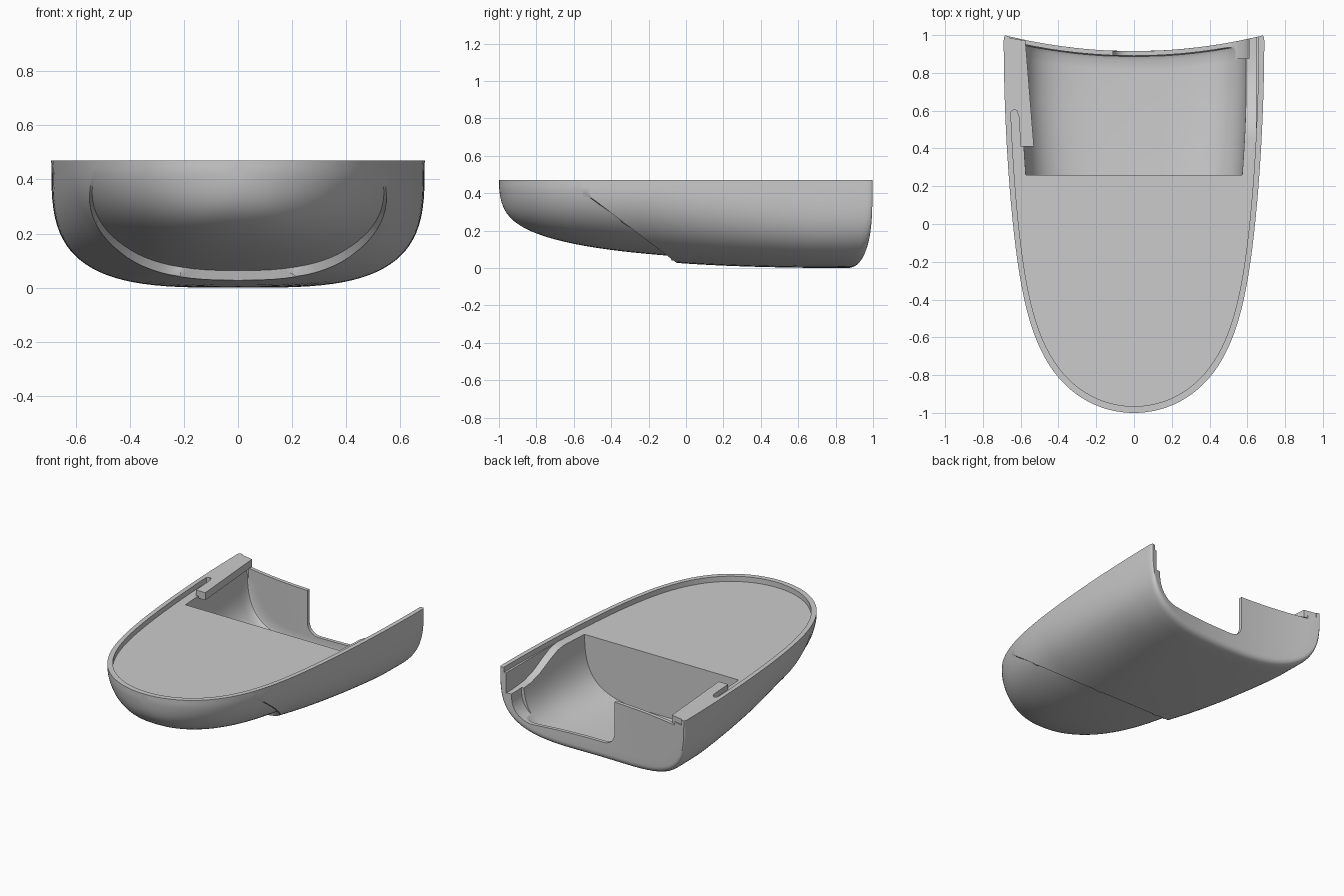
import bpy, bmesh, math
from mathutils import Vector

cube = bpy.data.objects.get("Cube")
if cube:
    bpy.data.objects.remove(cube, do_unlink=True)

TOP, HALF, DECK = 0.47, 0.69, 0.435

grey = bpy.data.materials.new("plain grey")
grey.use_nodes = True
grey.diffuse_color = (0.6, 0.6, 0.6, 1)
grey.node_tree.nodes["Principled BSDF"].inputs["Base Color"].default_value = grey.diffuse_color


def plan(y, half, length=2.0):
    """Half width of the outline: widest at the rear, round at the nose."""
    u = min(1, max(0, (1 - y) / length))
    return half * (1 - 0.28 * u * u) * math.sqrt(1 - u ** 8.5)


def depth(y):
    u = min(1, max(0, (1 - y) / 2))
    return TOP * (1 - u ** 2.6) ** 0.29


def squareness(y):
    return 2.35 + 1.05 * min(1, max(0, (y + 0.2) / 0.9))


def make_object(name, bm):
    bmesh.ops.recalc_face_normals(bm, faces=bm.faces)
    mesh = bpy.data.meshes.new(name)
    bm.to_mesh(mesh)
    bm.free()
    mesh.materials.append(grey)
    obj = bpy.data.objects.new(name, mesh)
    bpy.context.collection.objects.link(obj)
    return obj


def loft(stations, top, extra=0.0, sides=48):
    """Bowl skinned through (y, half width, depth) sections, flat on top."""
    bm = bmesh.new()
    rings = []
    for y, a, d in stations:
        n = 2 / (squareness(y) + extra)
        s = min(1, max(0, (y - 0.5) / 0.5))
        s = s * s * (3 - 2 * s)
        ring = []
        for i in range(sides + 1):
            t = math.pi * i / sides
            c = math.cos(t)
            x = a * math.copysign(abs(c) ** n, c)
            z = top - d * abs(math.sin(t)) ** n
            back = 0.085 * s * (1 - (x / HALF) ** 2)   # hollow rear face
            ring.append(bm.verts.new((x, y - back, z)))
        rings.append(ring)
    for r, q in zip(rings, rings[1:]):
        for i in range(sides):
            bm.faces.new((r[i], r[i + 1], q[i + 1], q[i]))
    bmesh.ops.remove_doubles(bm, verts=bm.verts, dist=1e-5)
    bmesh.ops.holes_fill(bm, edges=[e for e in bm.edges if e.is_boundary], sides=0)
    bmesh.ops.recalc_face_normals(bm, faces=bm.faces)
    return bm


def prism(name, outline, low, high, place):
    """Extrude a 2D outline; place maps (u, v, height) to a 3D point."""
    bm = bmesh.new()
    face = bm.faces.new([bm.verts.new(place(u, v, low)) for u, v in outline])
    out = bmesh.ops.extrude_face_region(bm, geom=[face])
    shift = Vector(place(0, 0, high)) - Vector(place(0, 0, low))
    moved = [g for g in out["geom"] if isinstance(g, bmesh.types.BMVert)]
    bmesh.ops.translate(bm, verts=moved, vec=shift)
    return make_object(name, bm)


def along_z(u, v, h):
    return (u, v, h)


def along_y(u, v, h):
    return (u, h, v)


def along_x(u, v, h):
    return (h, u, v)


def arc(cx, cz, r, start, steps=8):
    return [(cx + r * math.cos(start + i / steps * math.pi / 2),
             cz + r * math.sin(start + i / steps * math.pi / 2)) for i in range(steps + 1)]


# Outer hull with a softly rounded rear edge
stations = []
for i in range(49):
    y = -1 + 1.95 * (i / 48) ** 2
    stations.append((y, plan(y, HALF), depth(y)))
for y, kx, kz in ((0.97, 1, 0.992), (0.985, 0.998, 0.976), (0.994, 0.994, 0.953),
                  (0.999, 0.988, 0.925), (1, 0.98, 0.895)):
    stations.append((y, HALF * kx, TOP * kz))
a, d = stations[-1][1:]
stations += [(1, a * k / 10, d * k / 10) for k in range(9, -1, -1)]
bm = loft(stations, TOP)

# Slanted step: the nose section sits slightly inside the rear section
foot = Vector((0, -0.06, 0.035))
slant = Vector((0, -0.39, -0.51)).normalized()
front = foot + slant * 0.006
for point in (foot, front):
    bmesh.ops.bisect_plane(bm, geom=bm.verts[:] + bm.edges[:] + bm.faces[:],
                           dist=1e-6, plane_co=point, plane_no=slant)
bm.normal_update()
moves = []
for v in bm.verts:
    if (v.co - front).dot(slant) > -1e-5:
        fade = min(1, max(0, (0.43 - v.co.z) / 0.39))
        moves.append((v, v.normal * 0.035 * fade))
for v, offset in moves:
    v.co -= offset
hull = make_object("lower_shell", bm)

# Shallow recess that leaves a thin rim around the deck
ys = [-0.965 + 1.965 * (i / 40) ** 2 for i in range(41)]
side = [(plan(y, 0.66, 1.965), y) for y in ys] + [(0.66, 1.2)]
outline = side + [(-x, y) for x, y in reversed(side[1:])]
cutters = [prism("deck_recess_cutter", outline, DECK, 0.6, along_z)]

# Rear compartment with steeper walls than the hull
lid = 0.52
rows = [(0.26, 0, 0)]
for i in range(13):
    y = 0.26 + 0.69 * i / 12
    rows.append((y, plan(y, HALF) - 0.09, depth(y) - 0.03 + lid - TOP))
a, d = rows[-1][1:]
rows.append((0.97, a - 0.003, d - 0.008))
rows += [(0.975, (a - 0.01) * k / 8, (d - 0.02) * k / 8) for k in range(8, -1, -1)]
cutters.append(make_object("compartment_cutter", loft(rows, lid, 0.6)))

# Wide notch through the rear wall, with rounded lower corners
notch = [(-0.11, 0.6)] + arc(-0.03, 0.2, 0.08, math.pi)
notch += arc(0.46, 0.27, 0.15, 1.5 * math.pi) + [(0.61, 0.6)]
cutters.append(prism("rear_notch_cutter", notch, 0.875, 1.2, along_y))

# Rear wall sits a little lower than the deck
lower = [(-0.6, DECK - 0.022), (0, DECK - 0.022), (0, 0.6), (-0.6, 0.6)]
cutters.append(prism("rear_wall_cutter", lower, 0.85, 1.2, along_y))

# Left ledge dipping towards the rear
ledge = [(0.45, 0.55), (0.45, 0.437), (0.52, 0.425), (0.6, 0.39), (0.7, 0.34),
         (0.8, 0.31), (0.92, 0.3), (1.2, 0.3), (1.2, 0.55)]
cutters.append(prism("ledge_cutter", ledge, 0.5, 0.645, along_x))

for cutter in cutters:
    cutter.hide_render = True
    mod = hull.modifiers.new(cutter.name, 'BOOLEAN')
    mod.operation = 'DIFFERENCE'
    mod.solver = 'EXACT'
    mod.object = cutter
graph = bpy.context.evaluated_depsgraph_get()
graph.update()
carved = bpy.data.meshes.new_from_object(hull.evaluated_get(graph))
hull.modifiers.clear()
hull.data = carved
for cutter in cutters:
    bpy.data.objects.remove(cutter, do_unlink=True)

# Right side rail with a slot beside the rim
rail = [(-0.68, 0.99), (-0.575, 0.97), (-0.53, 0.41), (-0.6, 0.41), (-0.61, 0.57),
        (-0.62, 0.6), (-0.635, 0.607), (-0.65, 0.595), (-0.66, 0.55), (-0.675, 0.55)]
prism("side_rail", rail, 0.42, TOP, along_z)

bpy.ops.object.select_all(action='DESELECT')
hull.select_set(True)
bpy.context.view_layer.objects.active = hull
bpy.ops.object.shade_smooth_by_angle(angle=math.radians(35))
